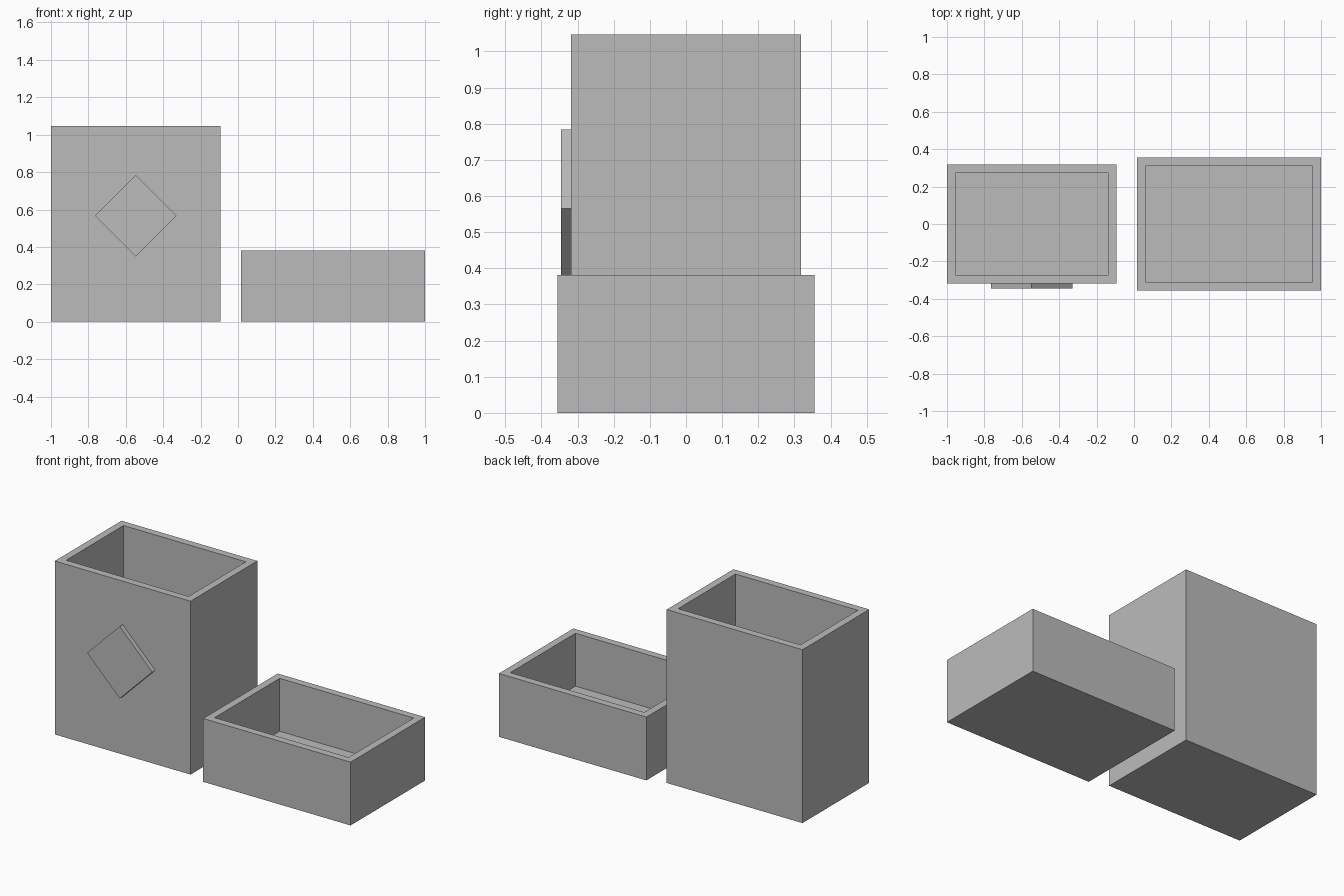
import bpy
import bmesh
import math
from mathutils import Matrix, Vector

WALL = 0.063

cube = bpy.data.objects.get("Cube")
if cube:
    bpy.data.objects.remove(cube, do_unlink=True)

grey = bpy.data.materials.new("plain_grey")
grey.use_nodes = True
colour = (0.5, 0.5, 0.5, 1)
grey.diffuse_color = colour
grey.node_tree.nodes["Principled BSDF"].inputs["Base Color"].default_value = colour


def add_object(name, bm):
    bmesh.ops.recalc_face_normals(bm, faces=bm.faces)
    mesh = bpy.data.meshes.new(name)
    bm.to_mesh(mesh)
    bm.free()
    mesh.materials.append(grey)
    obj = bpy.data.objects.new(name, mesh)
    bpy.context.collection.objects.link(obj)
    return obj


def block(size, centre, turn=0):
    bm = bmesh.new()
    matrix = (Matrix.Translation(centre) @ Matrix.Rotation(turn, 4, "Y")
              @ Matrix.Diagonal((*size, 1)))
    bmesh.ops.create_cube(bm, size=1, matrix=matrix)
    return bm


def open_box(name, x_min, x_max, depth, height):
    """Box whose top is inset to a rim and sunk down to a floor."""
    bm = block((x_max - x_min, depth, height),
               ((x_min + x_max) / 2, 0, height / 2))
    bm.normal_update()
    top = max(bm.faces, key=lambda f: f.calc_center_median().z)
    bmesh.ops.inset_region(bm, faces=[top], thickness=WALL)
    # Extrude the inset face downwards to form the cavity
    result = bmesh.ops.extrude_discrete_faces(bm, faces=[top])
    floor = result["faces"][0]
    bmesh.ops.translate(bm, verts=floor.verts, vec=Vector((0, 0, WALL - height)))
    return add_object(name, bm)


# Tall container and shallow tray
open_box("tall_box", -1, -0.094, 0.636, 1.046)
open_box("low_box", 0.016, 1, 0.71, 0.382)

# Raised diamond on the front of the tall container
side = 0.435 / math.sqrt(2)
add_object("front_diamond",
           block((side, 0.03, side), (-0.547, -0.331, 0.566), math.pi / 4))
